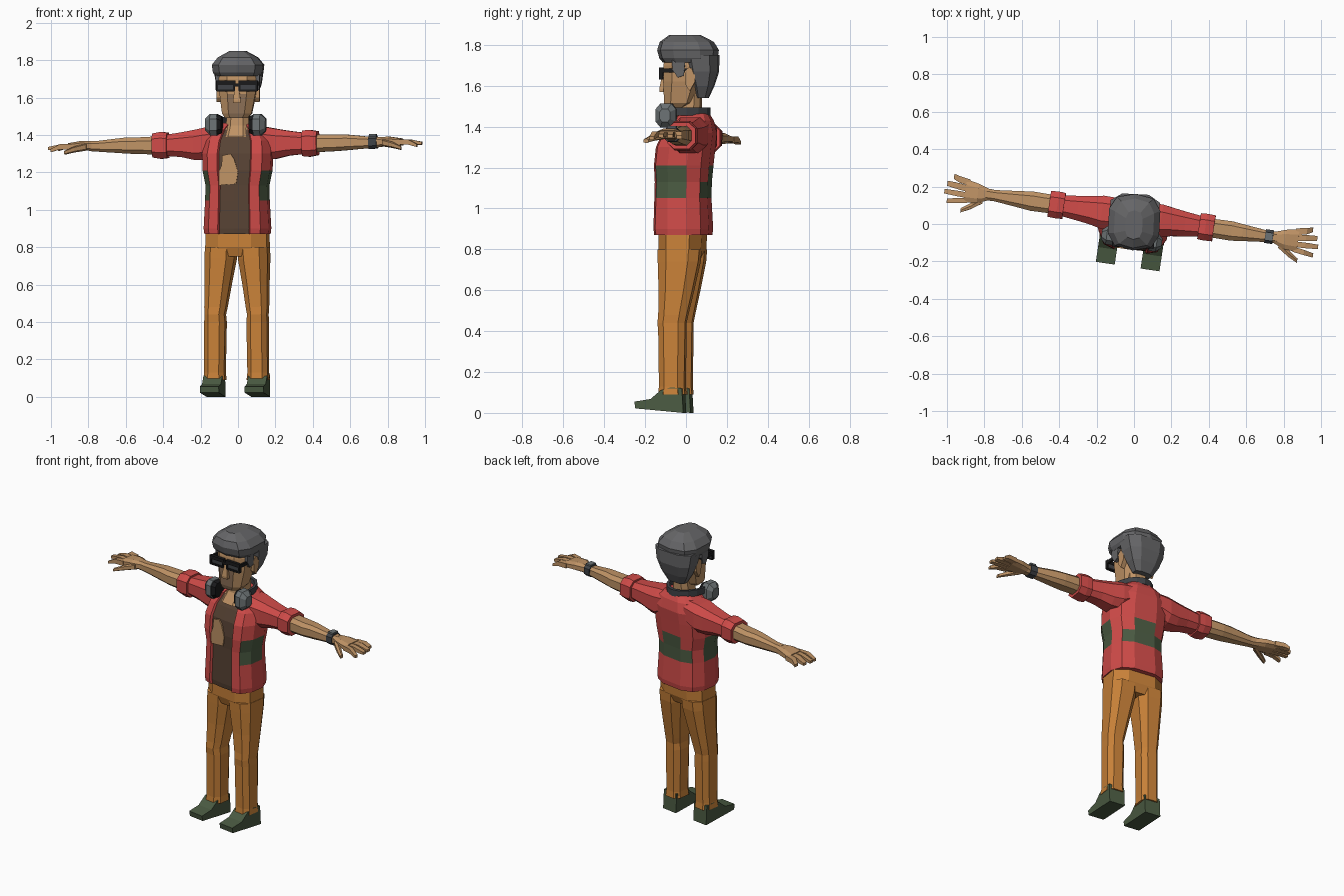
import bpy, bmesh
from math import sin, cos, pi, radians
from mathutils import Matrix, Vector

cube = bpy.data.objects.get("Cube")
if cube:
    bpy.data.objects.remove(cube, do_unlink=True)

COLOURS = {
    "red": (0.62, 0.07, 0.065), "orange": (0.58, 0.22, 0.04),
    "skin": (0.52, 0.29, 0.13), "stubble": (0.27, 0.165, 0.095),
    "brown": (0.095, 0.055, 0.034), "green": (0.07, 0.105, 0.055),
    "hair_grey": (0.13, 0.13, 0.135), "cup_grey": (0.15, 0.17, 0.175),
    "dark_grey": (0.05, 0.055, 0.062), "black": (0.01, 0.01, 0.011),
}
MATS = {}
for key, rgb in COLOURS.items():
    m = bpy.data.materials.new(key)
    m.use_nodes = True
    m.diffuse_color = (*rgb, 1)
    m.node_tree.nodes["Principled BSDF"].inputs["Base Color"].default_value = (*rgb, 1)
    MATS[key] = m

# The body is turned a little to its right, the head less so, the arms roll slightly
BODY = Matrix.Rotation(radians(-8.5), 4, "Z")
HEAD = Matrix.Rotation(radians(-3), 4, "Z")
ARM = BODY @ Matrix.Rotation(radians(-0.8), 4, "Y")


def finish(name, bm, mat, frame=BODY, side=1, rule=None):
    """Place the mesh, colour its faces and make the object."""
    bm.transform(Matrix.Diagonal((side, 1, 1, 1)))
    bmesh.ops.recalc_face_normals(bm, faces=bm.faces)
    used = [mat]
    if rule:
        for f in bm.faces:
            key = rule(f.calc_center_median(), f.normal) or mat
            if key not in used:
                used.append(key)
            f.material_index = used.index(key)
    bm.transform(frame)
    mesh = bpy.data.meshes.new(name)
    bm.to_mesh(mesh)
    bm.free()
    for key in used:
        mesh.materials.append(MATS[key])
    ob = bpy.data.objects.new(name, mesh)
    bpy.context.collection.objects.link(ob)
    return ob


def outline(n, power=0.7):
    """Rounded square with n corners."""
    pts = []
    for k in range(n):
        a = (k + 0.5) * 2 * pi / n
        pts.append([(1 if c > 0 else -1) * abs(c) ** power if abs(c) > 1e-6 else 0
                    for c in (cos(a), sin(a))])
    top = max(abs(p[0]) for p in pts)
    return [(u / top, v / top) for u, v in pts]


def loft(name, rings, mat, axis="z", shape=8, **kw):
    """Rings are (position on axis, centre u, centre v, radius u, radius v)."""
    shape = outline(shape) if isinstance(shape, int) else shape
    bm = bmesh.new()
    loops = []
    for t, cu, cv, ru, rv in rings:
        loop = []
        for u, v in shape:
            a, b = cu + u * ru, cv + v * rv
            loop.append(bm.verts.new({"z": (a, b, t), "x": (t, a, b), "y": (a, t, b)}[axis]))
        loops.append(loop)
    n = len(shape)
    for lo, hi in zip(loops, loops[1:]):
        for k in range(n):
            bm.faces.new((lo[k], lo[(k + 1) % n], hi[(k + 1) % n], hi[k]))
    bm.faces.new(loops[0])
    bm.faces.new(loops[-1])
    return finish(name, bm, mat, **kw)


def box(name, x, y, z, mat, **kw):
    """Box from (low, high) pairs."""
    cx, cy, rx, ry = sum(x) / 2, sum(y) / 2, (x[1] - x[0]) / 2, (y[1] - y[0]) / 2
    return loft(name, [(h, cx, cy, rx, ry) for h in z], mat, shape=4, **kw)


def prism(name, pts, low, high, mat, axis, **kw):
    """Flat outline extruded along x or y."""
    bm = bmesh.new()
    place = (lambda a, b: (low, a, b)) if axis == "x" else (lambda a, b: (a, low, b))
    face = bm.faces.new([bm.verts.new(place(a, b)) for a, b in pts])
    new = bmesh.ops.extrude_face_region(bm, geom=[face])["geom"]
    step = Vector((high - low, 0, 0) if axis == "x" else (0, high - low, 0))
    bmesh.ops.translate(bm, vec=step, verts=[g for g in new if isinstance(g, bmesh.types.BMVert)])
    return finish(name, bm, mat, **kw)


# Jacket with the shirt showing in the open front
half = [(0, -.93), (.46, -.9), (.5, -1), (.8, -.88), (1, -.4), (1, .3), (.8, .78), (.4, 1), (0, 1)]
coat = half + [(-u, v) for u, v in half[-2:0:-1]]


def coat_colour(c, nrm):
    if abs(c.x) < 0.046 and c.y < -0.02 and abs(nrm.z) < 0.95:
        return "skin" if c.z > 1.4 else "brown"
    if 1.05 < c.z < 1.21:
        flank = abs(c.x) > 0.13 and c.y < 0.05
        back = c.y > 0.07 and abs(c.x) < (0.12 if c.z < 1.13 else 0.06)
        return "green" if flank or back else None


loft("jacket", [
    (0.87, 0, -.012, .172, .132), (0.9, 0, -.012, .176, .136), (1.05, 0, -.014, .168, .13),
    (1.13, 0, -.012, .166, .13), (1.21, 0, -.01, .182, .135), (1.3, 0, .0, .186, .135),
    (1.37, 0, .02, .175, .123), (1.43, 0, .035, .135, .095), (1.465, 0, .045, .085, .065),
], "red", shape=coat, rule=coat_colour)
prism("shirt_print", [(-.083, 1.13), (.01, 1.14), (.02, 1.2), (0, 1.27), (-.02, 1.3),
                      (-.065, 1.29), (-.068, 1.24), (-.083, 1.2)], -.139, -.1305, "skin", "y")

# Trousers and shoes
loft("hips", [(0.75, 0, -.02, .12, .085), (0.8, 0, -.018, .166, .105), (0.89, 0, -.016, .165, .108)], "orange")
for s, label in ((1, "left"), (-1, "right")):
    loft(label + "_leg", [
        (0.09, .117, -.05, .058, .066), (0.13, .117, -.05, .054, .062), (0.4, .114, -.05, .056, .066),
        (0.44, .115, -.052, .053, .068), (0.48, .112, -.046, .058, .07), (0.6, .102, -.032, .067, .083),
        (0.74, .09, -.02, .08, .1), (0.8, .088, -.018, .08, .103),
    ], "orange", side=s)
    prism(label + "_shoe", [(.012, 0), (-.225, .022), (-.23, .055), (-.15, .068), (-.1, .11),
                            (-.05, .125), (.005, .12)], .07, .172, "green", "x", side=s)

    # Sleeve, cuff, forearm and hand
    loft(label + "_sleeve", [
        (.08, .04, 1.375, .085, .07), (.16, .038, 1.355, .088, .087), (.22, .04, 1.35, .076, .08),
        (.29, .04, 1.352, .066, .066), (.37, .04, 1.35, .056, .057)], "red", "x", side=s, frame=ARM)
    loft(label + "_cuff", [(.365, .04, 1.35, .07, .068), (.4, .04, 1.35, .072, .072),
                           (.445, .04, 1.35, .07, .064)], "red", "x", side=s, frame=ARM)
    loft(label + "_forearm", [
        (.43, .04, 1.35, .05, .048), (.54, .04, 1.35, .052, .044), (.6, .04, 1.352, .045, .042),
        (.74, .04, 1.35, .03, .029), (.79, .04, 1.352, .032, .027)], "skin", "x", side=s, frame=ARM)
    loft(label + "_palm", [(.77, .04, 1.352, .03, .025), (.83, .038, 1.354, .052, .026),
                           (.9, .042, 1.35, .062, .019)], "skin", "x", side=s, frame=ARM)
    # Fingers as (root y, tip y, root width, tip x, tip z)
    for i, (y0, y1, w, tx, tz) in enumerate([(.088, .11, .017, .97, 1.335), (.055, .068, .017, 1.0, 1.34),
                                             (.02, .024, .015, 1.01, 1.342), (-.008, -.025, .014, .99, 1.33)]):
        loft(f"{label}_finger_{i + 1}", [(.88, y0, 1.35, w, .015), (.94, (y0 + y1) / 2, 1.35, w, .014),
                                         (tx, y1, tz, w * .8, .008)],
             "skin", "x", shape=4, side=s, frame=ARM)
    loft(label + "_thumb", [(.8, .01, 1.348, .022, .018), (.86, -.035, 1.335, .017, .015),
                            (.91, -.065, 1.318, .012, .01)], "skin", "x", shape=6, side=s, frame=ARM)

    # Headphone cups resting on the chest
    loft(label + "_ear_pad", [(.075, -.075, 1.455, .038, .045), (.1, -.08, 1.455, .045, .054)],
         "black", "x", side=s)
    loft(label + "_ear_cup", [(.098, -.08, 1.455, .05, .058), (.135, -.08, 1.455, .05, .058),
                              (.163, -.08, 1.455, .026, .032)], "cup_grey", "x", side=s)

    # Sideburns, ears and glasses
    prism(label + "_sideburn", [(-.065, 1.75), (-.06, 1.68), (-.035, 1.64), (-.005, 1.65), (.005, 1.75)],
          .085, .118, "hair_grey", "x", side=s, frame=HEAD)
    prism(label + "_ear", [(0, 1.67), (.005, 1.6), (.025, 1.575), (.05, 1.62), (.05, 1.68), (.02, 1.69)],
          .085, .115, "skin", "x", side=s, frame=HEAD)
    for part, x, z in (("top", (.008, .112), (1.668, 1.69)), ("bottom", (.012, .108), (1.632, 1.642)),
                       ("inner", (.01, .02), (1.635, 1.68)), ("outer", (.1, .112), (1.635, 1.68))):
        box(f"{label}_glasses_{part}", x, (-.127, -.108), z, "black", side=s, frame=HEAD)
    box(label + "_lens", (.018, .102), (-.119, -.111), (1.638, 1.672), "dark_grey", side=s, frame=HEAD)
    box(label + "_glasses_arm", (.1, .112), (-.115, .015), (1.665, 1.685), "black", side=s, frame=HEAD)

box("glasses_bridge", (-.012, .012), (-.127, -.11), (1.66, 1.675), "black", frame=HEAD)

# Watch on the left wrist
loft("watch_strap", [(.722, .04, 1.351, .037, .035), (.765, .04, 1.351, .037, .035)],
     "dark_grey", "x", frame=ARM)
box("watch_face", (.725, .762), (.018, .062), (1.38, 1.394), "cup_grey", frame=ARM)

# Headphone band behind the neck
bm = bmesh.new()
rows = []
for k in range(9):
    a = pi * k / 8
    rows.append([bm.verts.new((r * cos(a), -.04 + r * 1.35 * sin(a), 1.475 + h))
                 for r, h in ((.105, -.02), (.12, -.02), (.12, .02), (.105, .02))])
for p, q in zip(rows, rows[1:]):
    for j in range(4):
        bm.faces.new((p[j], p[(j + 1) % 4], q[(j + 1) % 4], q[j]))
bm.faces.new(rows[0])
bm.faces.new(rows[-1])
finish("headphone_band", bm, "dark_grey")

# Neck, head and nose
loft("neck", [(1.39, 0, -.02, .075, .072), (1.45, 0, .012, .062, .06), (1.56, 0, .02, .056, .056)], "skin")
loft("head", [
    (1.49, -.005, -.05, .06, .048), (1.515, -.003, -.032, .079, .073), (1.62, 0, -.012, .096, .097),
    (1.7, 0, -.008, .1, .1), (1.79, 0, 0, .09, .09),
], "skin", frame=HEAD, rule=lambda c, n: "stubble" if c.z < 1.63 and n.y < -0.8 else None)
loft("nose", [(1.57, 0, -.108, .02, .021), (1.585, 0, -.108, .02, .022), (1.66, 0, -.105, .01, .01)],
     "skin", shape=4, frame=HEAD)

# Hair: swept-up top and tapered back
loft("hair_top", [
    (1.715, 0, .015, .12, .125), (1.735, 0, .012, .132, .138), (1.775, 0, .01, .137, .146),
    (1.815, 0, .004, .105, .128), (1.848, 0, -.005, .045, .075),
], "hair_grey", shape=10, frame=HEAD)
loft("hair_back", [
    (1.54, 0, .08, .06, .03), (1.6, 0, .085, .095, .052), (1.67, 0, .083, .12, .076),
    (1.75, 0, .075, .132, .085),
], "hair_grey", frame=HEAD)
